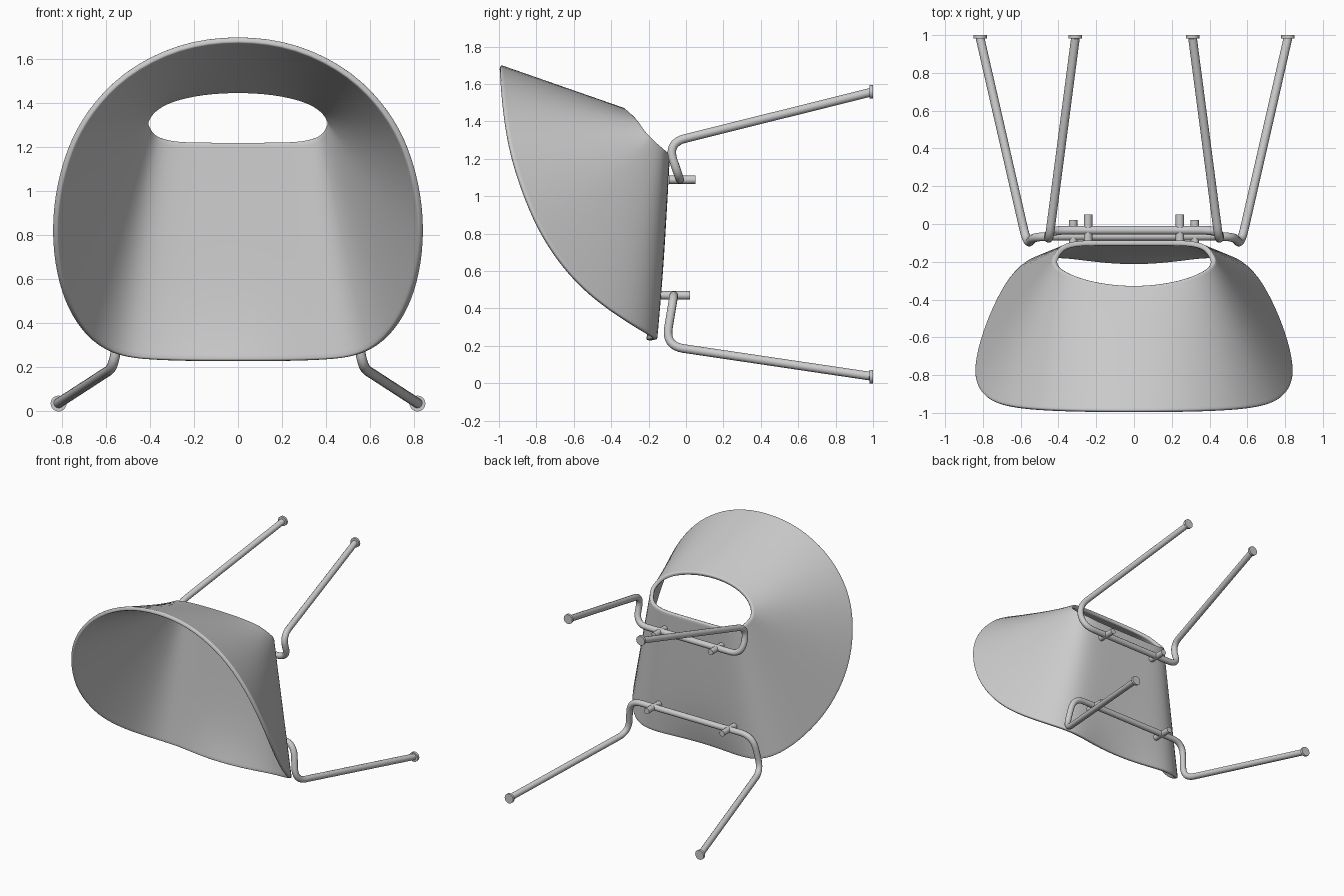
import bpy, math
from mathutils import Vector

if "Cube" in bpy.data.objects:
    bpy.data.objects.remove(bpy.data.objects["Cube"])

# Half outline pairs, seat centre -> back centre: (opening edge), (outer rim)
PAIRS = [
    ((0, -.10, 1.22), (0, -.155, .23)),
    ((.15, -.10, 1.22), (.2, -.155, .23)),
    ((.27, -.10, 1.222), (.4, -.155, .235)),
    ((.34, -.11, 1.235), (.54, -.18, .25)),
    ((.385, -.13, 1.255), (.655, -.285, .31)),
    ((.41, -.17, 1.29), (.745, -.46, .425)),
    ((.417, -.19, 1.31), (.805, -.62, .57)),
    ((.417, -.20, 1.32), (.837, -.765, .77)),
    ((.41, -.215, 1.335), (.825, -.86, .98)),
    ((.395, -.235, 1.36), (.77, -.93, 1.19)),
    ((.36, -.255, 1.39), (.68, -.965, 1.36)),
    ((.30, -.285, 1.42), (.52, -.985, 1.535)),
    ((.17, -.32, 1.45), (.27, -.993, 1.665)),
    ((0, -.335, 1.46), (0, -.995, 1.70)),
]


def mesh_object(name, verts, faces):
    me = bpy.data.meshes.new(name)
    me.from_pydata(verts, [], faces)
    ob = bpy.data.objects.new(name, me)
    bpy.context.collection.objects.link(ob)
    return ob


def smooth(ob, angle=40):
    bpy.ops.object.select_all(action='DESELECT')
    ob.select_set(True)
    bpy.context.view_layer.objects.active = ob
    bpy.ops.object.shade_smooth_by_angle(angle=math.radians(angle))


# Shell: ruled surface from the opening to the rim, with a raised front lip
pairs = PAIRS + [((-a[0], *a[1:]), (-b[0], *b[1:])) for a, b in PAIRS[-2:0:-1]]
STEPS, n = 10, len(pairs)
verts = []
for i in range(STEPS + 1):
    v = i / STEPS
    for a, b in pairs:
        p = Vector(a).lerp(Vector(b), v)
        if b[2] < .24:
            p.y -= .05 * v ** 5 * math.cos(b[0] / .42 * math.pi / 2)
        verts.append(p)
faces = [(i * n + j, i * n + (j + 1) % n, (i + 1) * n + (j + 1) % n, (i + 1) * n + j)
         for i in range(STEPS) for j in range(n)]
shell = mesh_object("seat_shell", verts, faces)
sub = shell.modifiers.new("smooth", 'SUBSURF')
sub.levels = sub.render_levels = 2
sol = shell.modifiers.new("thickness", 'SOLIDIFY')
sol.thickness, sol.offset = .028, 0
bev = shell.modifiers.new("rounded_rim", 'BEVEL')
bev.width, bev.segments, bev.angle_limit = .008, 2, math.radians(50)
smooth(shell, 60)


def rounded(points, radius, steps=8):
    """Replace each inner corner of a path with a smooth bend."""
    pts = [Vector(p) for p in points]
    out = [pts[0]]
    for a, b, c in zip(pts, pts[1:], pts[2:]):
        r = min(radius, (a - b).length * .48, (c - b).length * .48)
        s, e = b + (a - b).normalized() * r, b + (c - b).normalized() * r
        for k in range(steps + 1):
            t = k / steps
            out.append(s * (1 - t) ** 2 + b * 2 * t * (1 - t) + e * t ** 2)
    return out + [pts[-1]]


def tube(name, half, radius=.023):
    path = rounded([(-x, y, z) for x, y, z in half[::-1]] + half, .1)
    cu = bpy.data.curves.new(name, 'CURVE')
    cu.dimensions = '3D'
    cu.bevel_depth, cu.bevel_resolution, cu.use_fill_caps = radius, 4, True
    sp = cu.splines.new('POLY')
    sp.points.add(len(path) - 1)
    for p, co in zip(sp.points, path):
        p.co = (*co, 1)
    ob = bpy.data.objects.new(name, cu)
    bpy.context.collection.objects.link(ob)
    bpy.ops.object.select_all(action='DESELECT')
    ob.select_set(True)
    bpy.context.view_layer.objects.active = ob
    bpy.ops.object.convert(target='MESH')
    smooth(bpy.context.object)


def rod_y(name, x, y0, y1, z, radius, sides=24):
    bpy.ops.mesh.primitive_cylinder_add(vertices=sides, radius=radius, depth=y1 - y0,
                                        location=(x, (y0 + y1) / 2, z),
                                        rotation=(math.pi / 2, 0, 0))
    bpy.context.object.name = name
    smooth(bpy.context.object)


# Leg frames: cross bar, upward or downward bend, splayed leg
tube("back_leg_frame", [(.2, -.033, 1.09), (.455, -.033, 1.09),
                        (.452, -.1, 1.285), (.31, .985, 1.555)])
tube("front_leg_frame", [(.2, -.065, .47), (.525, -.065, .47),
                         (.565, -.11, .2), (.815, .985, .038)])

# Mounting pegs and foot discs
for s in (-1, 1):
    side = "left" if s < 0 else "right"
    rod_y("back_peg_" + side, s * .243, -.09, .05, 1.088, .022)
    rod_y("front_peg_" + side, s * .322, -.14, .022, .47, .022)
    rod_y("back_foot_" + side, s * .31, .982, 1, 1.558, .036)
    rod_y("front_foot_" + side, s * .815, .982, 1, .036, .036)
